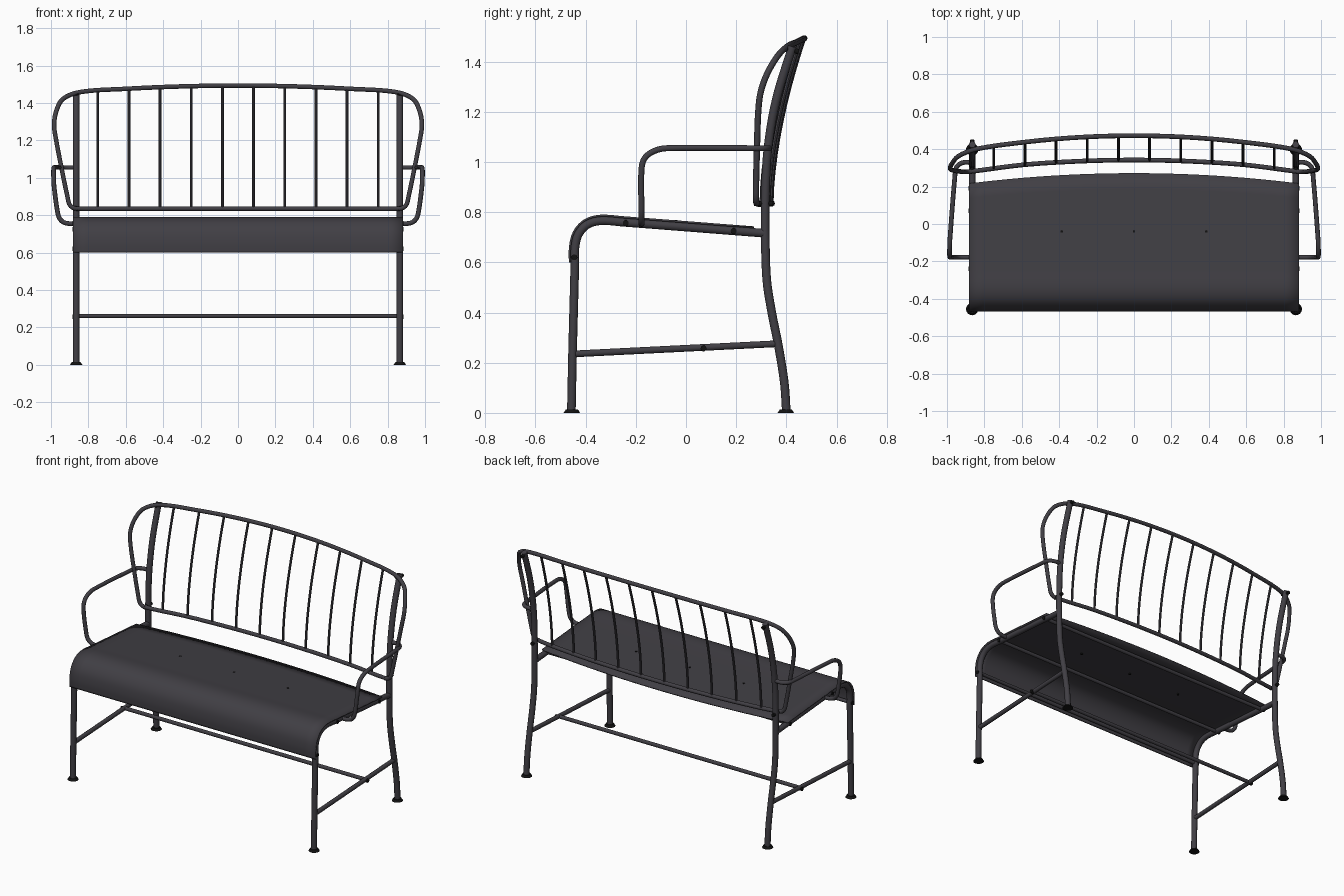
import bpy, bmesh, math
from mathutils import Vector

if "Cube" in bpy.data.objects:
    bpy.data.objects.remove(bpy.data.objects["Cube"])


def material(name, rgb):
    m = bpy.data.materials.new(name)
    m.diffuse_color = (*rgb, 1)
    m.use_nodes = True
    m.node_tree.nodes["Principled BSDF"].inputs["Base Color"].default_value = m.diffuse_color
    return m


METAL = material("dark grey metal", (0.052, 0.049, 0.058))
BLACK = material("black rubber", (0.006, 0.006, 0.006))


def smooth_path(pts, steps=5, cyclic=False):
    # Catmull-Rom interpolation through the control points
    p = [Vector(q) for q in pts]
    n = len(p)
    out = []
    for i in range(n if cyclic else n - 1):
        if cyclic:
            a, b, c, d = (p[(i + k) % n] for k in (-1, 0, 1, 2))
        else:
            a, b, c, d = p[max(i - 1, 0)], p[i], p[i + 1], p[min(i + 2, n - 1)]
        # centripetal-like tangents scaled by segment length
        l = (c - b).length
        mb = (c - a).normalized() * l
        mc = (d - b).normalized() * l
        for s in range(steps):
            t = s / steps
            out.append(b * (2*t**3 - 3*t*t + 1) + mb * (t**3 - 2*t*t + t)
                       + c * (3*t*t - 2*t**3) + mc * (t**3 - t*t))
    if not cyclic:
        out.append(p[-1])
    return out


def finish(ob, mat, angle=40):
    ob.data.materials.clear()
    ob.data.materials.append(mat)
    bpy.ops.object.select_all(action='DESELECT')
    ob.select_set(True)
    bpy.context.view_layer.objects.active = ob
    bpy.ops.object.shade_smooth_by_angle(angle=math.radians(angle))
    return ob


def tube(name, pts, r, cyclic=False, res=3, mat=METAL):
    cu = bpy.data.curves.new(name + "_path", 'CURVE')
    cu.dimensions = '3D'
    cu.bevel_depth = r
    cu.bevel_resolution = res
    cu.use_fill_caps = True
    sp = cu.splines.new('POLY')
    sp.points.add(len(pts) - 1)
    for q, v in zip(sp.points, pts):
        q.co = (*v, 1)
    sp.use_cyclic_u = cyclic
    tmp = bpy.data.objects.new(name + "_tmp", cu)
    bpy.context.collection.objects.link(tmp)
    bpy.context.view_layer.update()
    dg = bpy.context.evaluated_depsgraph_get()
    me = bpy.data.meshes.new_from_object(tmp.evaluated_get(dg))
    bpy.data.objects.remove(tmp)
    ob = bpy.data.objects.new(name, me)
    bpy.context.collection.objects.link(ob)
    return finish(ob, mat)


# Side rail profile in (y, z): front leg top, waterfall bend, sloping seat rail
BEND = [(-0.443, 0.60), (-0.443, 0.655), (-0.430, 0.710), (-0.395, 0.750),
        (-0.340, 0.766), (-0.250, 0.760)]
RAIL_END = (0.315, 0.716)


def rail_z(y):
    return 0.760 + (y + 0.25) * (RAIL_END[1] - 0.760) / (RAIL_END[0] + 0.25)


# Shape of the curved backrest
def top_y(x): return 0.472 - 0.075 * (x / 0.865) ** 2
def top_z(x): return 1.493 - 0.036 * (x / 0.865) ** 2
def low_y(x): return 0.342 - 0.055 * (x / 0.865) ** 2


for s, side in ((1, "right"), (-1, "left")):
    X = 0.865 * s
    # front leg running into the seat rail
    front = [(-0.457, 0.005), (-0.452, 0.25)] + BEND + [RAIL_END]
    tube(f"front_leg_and_seat_rail_{side}",
         smooth_path([(X, y, z) for y, z in front]), 0.018)
    # back leg running up into the back post
    back = [(0.400, 0.005), (0.392, 0.12), (0.368, 0.27), (0.342, 0.40),
            (0.322, 0.53), (0.316, 0.70), (0.316, 0.85), (0.326, 1.05),
            (0.360, 1.25), (0.424, 1.46)]
    tube(f"back_leg_and_post_{side}",
         smooth_path([(X, y, z) for y, z in back]), 0.018)
    # low side stretcher
    tube(f"side_stretcher_{side}", [(X, -0.45, 0.235), (X, 0.37, 0.276)], 0.014)
    # arm rest
    arm = [(0.865, 0.328, 1.055), (0.915, 0.328, 1.055), (0.948, 0.305, 1.055),
           (0.958, 0.25, 1.055), (0.984, -0.08, 1.055), (0.986, -0.135, 1.04),
           (0.986, -0.168, 1.01), (0.984, -0.178, 0.96), (0.967, -0.178, 0.83),
           (0.955, -0.178, 0.785), (0.928, -0.178, 0.760), (0.865, -0.178, 0.753)]
    tube(f"arm_rest_{side}", smooth_path([(x * s, y, z) for x, y, z in arm]), 0.0125)
    # feet
    for end, y in (("front", -0.455), ("back", 0.398)):
        bpy.ops.mesh.primitive_cone_add(vertices=24, radius1=0.033, radius2=0.024,
                                        depth=0.014, location=(X, y, 0.007))
        foot = bpy.context.object
        foot.name = f"foot_{end}_{side}"
        finish(foot, BLACK)
    # bolts holding the cross bars and the back hoop
    for y, z in ((-0.445, 0.62), (-0.24, 0.757), (0.19, 0.725), (0.07, 0.257)):
        tube(f"frame_bolt_{side}", [(X, y, z), (X + 0.021 * s, y, z)], 0.012, mat=BLACK)
    tube(f"upper_hoop_bolt_{side}", [(X, 0.385, 1.452), (X, 0.45, 1.44)], 0.011, mat=BLACK)
    tube(f"lower_hoop_bolt_{side}", [(X, 0.272, 0.835), (X, 0.346, 0.835)], 0.011, mat=BLACK)

# Back hoop: arched top, flared ears and curved lower rail in one closed tube
ear = [(0.935, 0.365, 1.422), (0.972, 0.325, 1.355), (0.983, 0.298, 1.28),
       (0.972, 0.288, 1.20), (0.945, 0.283, 1.06), (0.912, 0.279, 0.90),
       (0.898, 0.279, 0.853), (0.868, 0.281, 0.836)]
xs = [-0.84 + 0.24 * i for i in range(8)]
loop = [(x, top_y(x), top_z(x)) for x in xs] + ear
loop += [(x, low_y(x), 0.835) for x in reversed(xs[1:-1])]
loop += [(-x, y, z) for x, y, z in reversed(ear)]
tube("back_hoop", smooth_path(loop, 5, True), 0.0125, True)

# Ten curved back spindles
for i in range(10):
    x = (i - 4.5) * 0.1667
    pts = []
    for k in range(11):
        t = k / 10
        pts.append((x, low_y(x) + (top_y(x) - low_y(x)) * t ** 1.7,
                    0.835 + (top_z(x) - 0.835) * t))
    tube(f"back_spindle_{i + 1}", pts, 0.0075, res=2)

# Cross bars under the seat and between the legs
for name, y, z, r in (("long_stretcher", 0.07, 0.261, 0.012),
                      ("seat_bar_lip", -0.443, 0.62, 0.011),
                      ("seat_bar_front", -0.24, 0.757, 0.012),
                      ("seat_bar_back", 0.19, 0.725, 0.012)):
    tube(name, [(-0.865, y, z), (0.865, y, z)], r)

# Seat sheet wrapped over the rails, with a bowed back edge
bend = [(v.x, v.y) for v in smooth_path([(y, z, 0) for y, z in BEND], 5)]
bm = bmesh.new()
cols = []
NX = 24
for i in range(NX + 1):
    x = -0.883 + 1.766 * i / NX
    y_end = 0.27 - 0.055 * (x / 0.883) ** 2
    prof = list(bend)
    for k in range(1, 7):
        y = -0.25 + (y_end + 0.25) * k / 6
        prof.append((y, rail_z(y)))
    col = []
    for k, (y, z) in enumerate(prof):
        a, b = prof[max(k - 1, 0)], prof[min(k + 1, len(prof) - 1)]
        d = Vector((b[0] - a[0], b[1] - a[1])).normalized()
        col.append(bm.verts.new((x, y - d.y * 0.02, z + d.x * 0.02)))
    cols.append(col)
for a, b in zip(cols, cols[1:]):
    for k in range(len(a) - 1):
        bm.faces.new((a[k], b[k], b[k + 1], a[k + 1]))
bmesh.ops.recalc_face_normals(bm, faces=bm.faces)
me = bpy.data.meshes.new("seat")
bm.to_mesh(me)
bm.free()
seat = bpy.data.objects.new("seat", me)
bpy.context.collection.objects.link(seat)
mod = seat.modifiers.new("thickness", 'SOLIDIFY')
mod.thickness = 0.008
mod.offset = 0
finish(seat, METAL)

# Three small seat screws
for i in (-1, 0, 1):
    z = rail_z(-0.04) + 0.02
    tube("seat_screw", [(0.386 * i, -0.04, z - 0.012), (0.386 * i, -0.04, z + 0.006)],
         0.007, mat=BLACK)
